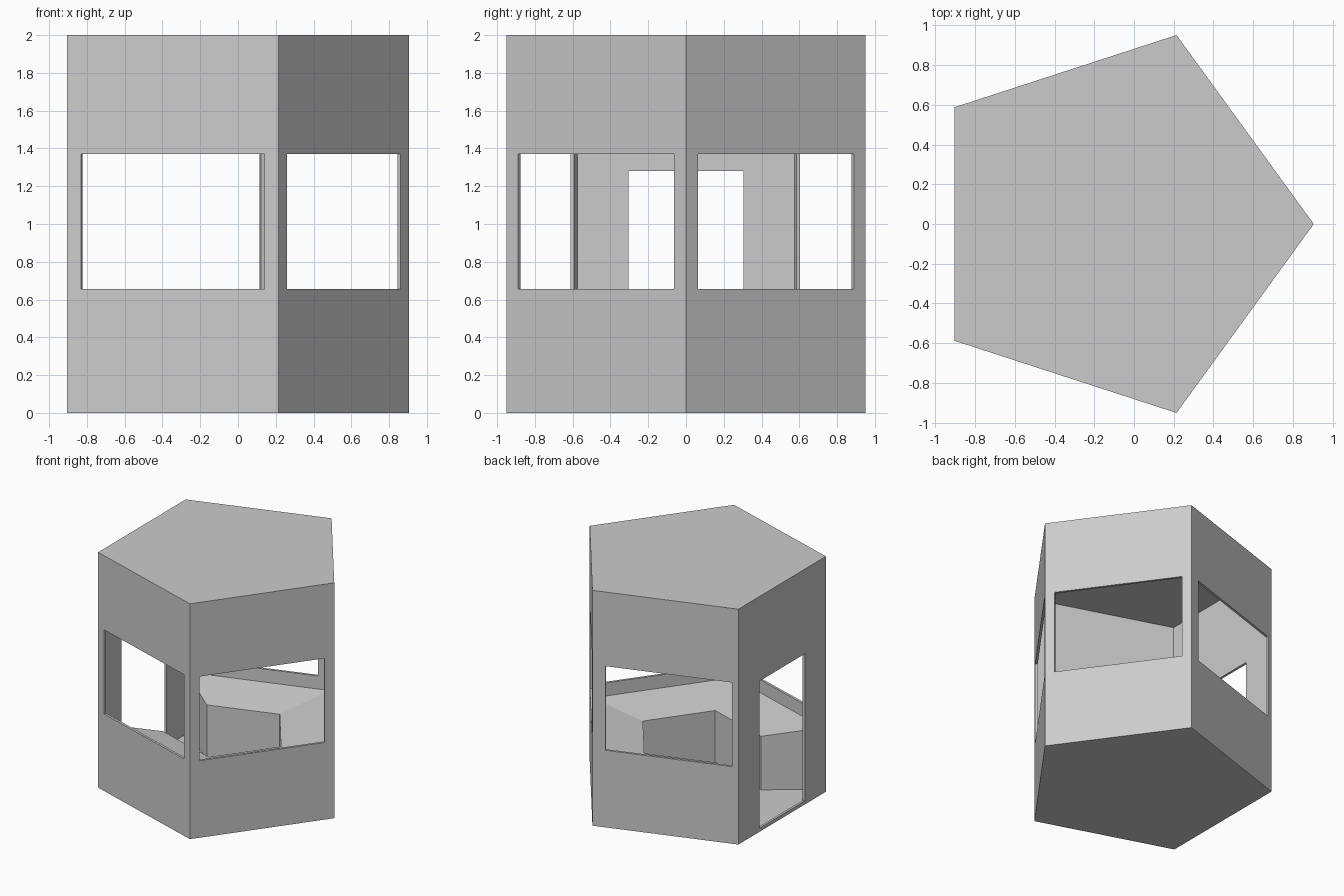
import bpy, bmesh, math
from mathutils import Matrix, Vector

if "Cube" in bpy.data.objects:
    bpy.data.objects.remove(bpy.data.objects["Cube"])

CX, H, T = -0.095, 2.0, 0.02
ANG = [math.radians(72 * i) for i in range(5)]


def ring(k, z):
    return [Vector((CX + k * math.cos(a), k * math.sin(a), z)) for a in ANG]


def make(name, bm):
    bmesh.ops.recalc_face_normals(bm, faces=bm.faces)
    me = bpy.data.meshes.new(name)
    bm.to_mesh(me)
    bm.free()
    ob = bpy.data.objects.new(name, me)
    bpy.context.collection.objects.link(ob)
    return ob


def prism(name, k, z0, z1):
    bm = bmesh.new()
    lo = [bm.verts.new(p) for p in ring(k, z0)]
    hi = [bm.verts.new(p) for p in ring(k, z1)]
    bm.faces.new(lo)
    bm.faces.new(hi)
    for i in range(5):
        j = (i + 1) % 5
        bm.faces.new((lo[i], lo[j], hi[j], hi[i]))
    return make(name, bm)


def cut(ob, cutter):
    cutter.hide_render = True
    mod = ob.modifiers.new("cut", 'BOOLEAN')
    mod.object = cutter
    mod.operation = 'DIFFERENCE'
    mod.solver = 'EXACT'
    bpy.context.view_layer.objects.active = ob
    bpy.ops.object.modifier_apply(modifier=mod.name)
    bpy.data.objects.remove(cutter)


# Hollow five-sided shell
shell = prism("booth_shell", 1.0, 0, H)
cut(shell, prism("inner_cutter", 1 - T / math.cos(math.radians(36)), T, H - T))

# Openings per wall: (width, bottom, top, sideways shift); wall 2 is the doorway
WINDOW = (1.02, 0.655, 1.37, 0)
OPENINGS = [WINDOW, (1.02, 0.655, 1.37, 0.027), (0.61, 0.03, 1.28, 0), WINDOW, WINDOW]
corners = ring(1.0, 0)
for i, (w, z0, z1, shift) in enumerate(OPENINGS):
    a, b = corners[i], corners[(i + 1) % 5]
    d = (b - a).normalized()
    mid = (a + b) / 2 + d * shift
    mid.z = (z0 + z1) / 2
    bm = bmesh.new()
    bmesh.ops.create_cube(bm, size=1, matrix=Matrix.Translation(mid)
                          @ Matrix.Rotation(math.atan2(d.y, d.x), 4, 'Z')
                          @ Matrix.Diagonal((w, 0.12, z1 - z0, 1)))
    cut(shell, make("opening_cutter", bm))

# Bench round four walls, open at the doorway, seat sloping down inwards
bm = bmesh.new()
ORDER = [3, 4, 0, 1, 2]
profile = [(0.5, 0.01), (0.5, 0.475), (0.982, 0.545), (0.982, 0.01)]
rings = [ring(k, z) for k, z in profile]
sections = [[bm.verts.new(r[i]) for r in rings] for i in ORDER]
for s, t in zip(sections, sections[1:]):
    for n in range(4):
        m = (n + 1) % 4
        bm.faces.new((s[n], s[m], t[m], t[n]))
bm.faces.new(sections[0])
bm.faces.new(sections[-1])
make("bench", bm)
